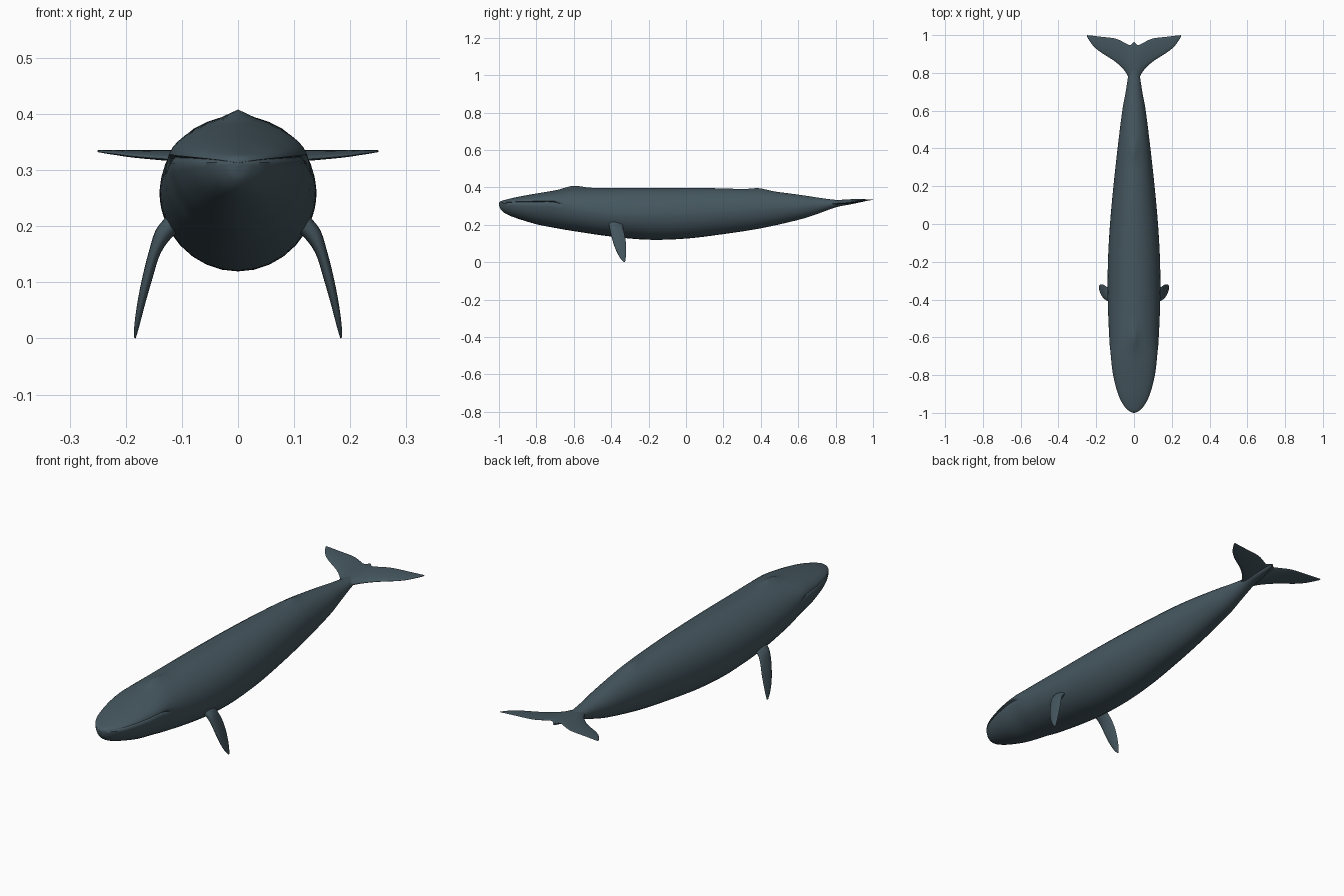
import bpy, bmesh, math
from mathutils import Vector

old = bpy.data.objects.get("Cube")
if old:
    bpy.data.objects.remove(old, do_unlink=True)

skin = bpy.data.materials.new("slate skin")
skin.use_nodes = True
colour = (0.06, 0.095, 0.115, 1)
skin.diffuse_color = colour
bsdf = skin.node_tree.nodes["Principled BSDF"]
bsdf.inputs["Base Color"].default_value = colour
bsdf.inputs["Roughness"].default_value = 0.6


def spline(points, steps):
    """Smooth curve through points of any dimension."""
    out = []
    last = len(points) - 1
    for i in range(last):
        a, b, c, d = (points[min(max(j, 0), last)] for j in range(i - 1, i + 3))
        for s in range(steps):
            t = s / steps
            out.append([q + t / 2 * (r - p + t * (2*p - 5*q + 4*r - e + t * (3*(q - r) + e - p)))
                        for p, q, r, e in zip(a, b, c, d)])
    return out + [list(points[last])]


def loft(name, rings):
    """Skin a row of closed rings and cap both ends."""
    bm = bmesh.new()
    rows = [[bm.verts.new(p) for p in ring] for ring in rings]
    n = len(rows[0])
    for a, b in zip(rows, rows[1:]):
        for i in range(n):
            j = (i + 1) % n
            bm.faces.new((a[i], a[j], b[j], b[i]))
    bm.faces.new(rows[0])
    bm.faces.new(rows[-1])
    bmesh.ops.recalc_face_normals(bm, faces=bm.faces)
    mesh = bpy.data.meshes.new(name)
    bm.to_mesh(mesh)
    bm.free()
    mesh.materials.append(skin)
    obj = bpy.data.objects.new(name, mesh)
    bpy.context.collection.objects.link(obj)
    bpy.ops.object.select_all(action="DESELECT")
    obj.select_set(True)
    bpy.context.view_layer.objects.active = obj
    bpy.ops.object.shade_smooth_by_angle(angle=math.radians(50))
    return obj


def blade_ring(lead, trail, normal, thick, n=20):
    """Foil section between a leading and a trailing edge."""
    lead, trail, normal = Vector(lead), Vector(trail), Vector(normal).normalized()
    ring = []
    for i in range(n):
        a = 2 * math.pi * i / n
        t = (1 - math.cos(a)) / 2
        ring.append(lead.lerp(trail, t) + normal * math.sin(a) * thick / 2 * (1.25 - 0.7 * t))
    return ring


def bump(v, centre, width):
    return math.exp(-((v - centre) / width) ** 2)


# Body stations: y, half width, belly z, mouth or widest z, back z
stations = [
    (-1.0, 0.003, 0.307, 0.313, 0.317), (-0.99, 0.026, 0.281, 0.316, 0.326),
    (-0.96, 0.055, 0.257, 0.319, 0.335), (-0.9, 0.085, 0.233, 0.321, 0.349),
    (-0.8, 0.111, 0.203, 0.322, 0.367), (-0.7, 0.123, 0.183, 0.320, 0.383),
    (-0.6, 0.131, 0.166, 0.288, 0.395), (-0.4, 0.139, 0.137, 0.262, 0.397),
    (-0.2, 0.138, 0.120, 0.257, 0.397), (0.0, 0.127, 0.126, 0.260, 0.397),
    (0.2, 0.109, 0.150, 0.270, 0.394), (0.4, 0.087, 0.181, 0.284, 0.385),
    (0.6, 0.062, 0.226, 0.295, 0.361), (0.7, 0.044, 0.257, 0.303, 0.346),
    (0.8, 0.029, 0.293, 0.314, 0.333), (0.88, 0.021, 0.309, 0.321, 0.332),
    (0.96, 0.005, 0.326, 0.331, 0.336),
]
# Angles around the body, with extra rows beside the mouth line
side = [-90, -78, -66, -54, -42, -31, -21, -12, -5, -2, 0, 2, 5, 12, 21, 31, 42, 54, 66, 76, 84]
around = side + [180 - a for a in reversed(side[1:])]
around.insert(len(side), 90)

body = []
for y, w, low, mid, top in spline(stations, 8):
    mouth = min(1, max(0, (-0.65 - y) / 0.05)) * min(1, w / 0.04)
    crest = 0.013 * bump(y, -0.6, 0.06) + 0.010 * bump(y, 0.39, 0.05)
    ring = []
    for deg in around:
        a = math.radians(deg)
        off = abs(deg if deg <= 90 else 180 - deg)
        # The mouth is a narrow groove; the blowhole guard and back fin are crests
        width = w - 0.008 * mouth * max(0, 1 - off / 4)
        x = width * math.cos(a)
        z = mid + math.sin(a) * (top - mid if math.sin(a) > 0 else mid - low)
        if math.sin(a) > 0:
            z += crest * bump(x, 0, 0.018)
        ring.append((x, y, z))
    body.append(ring)
loft("body", body)

# Flipper stations: x, z, leading y, trailing y, thickness
fin = [
    (0.105, 0.212, -0.415, -0.335, 0.045), (0.131, 0.188, -0.410, -0.338, 0.034),
    (0.148, 0.155, -0.403, -0.330, 0.022), (0.161, 0.110, -0.391, -0.322, 0.019),
    (0.172, 0.065, -0.375, -0.320, 0.015), (0.180, 0.025, -0.354, -0.322, 0.010),
    (0.184, 0.001, -0.334, -0.326, 0.004),
]
for label, s in (("left", 1), ("right", -1)):
    loft(label + "_flipper", [
        blade_ring((s * x, a, z), (s * x, b, z), (s, 0, 0.4), t)
        for x, z, a, b, t in spline(fin, 5)])

# Fluke stations: x, leading y, trailing y, leading z, thickness
fluke = [
    (0.0, 0.74, 0.965, 0.315, 0.022), (0.022, 0.765, 0.947, 0.315, 0.022),
    (0.05, 0.812, 0.960, 0.315, 0.019), (0.10, 0.860, 0.982, 0.318, 0.015),
    (0.18, 0.912, 0.992, 0.324, 0.010), (0.22, 0.948, 0.997, 0.329, 0.007),
    (0.25, 0.993, 1.0, 0.333, 0.003),
]
half = spline(fluke, 5)
whole = [[-p[0]] + p[1:] for p in reversed(half[1:])] + half
loft("tail_flukes", [
    blade_ring((x, a, z), (x, b, 0.335), (0, -0.1, 1), t) for x, a, b, z, t in whole])
